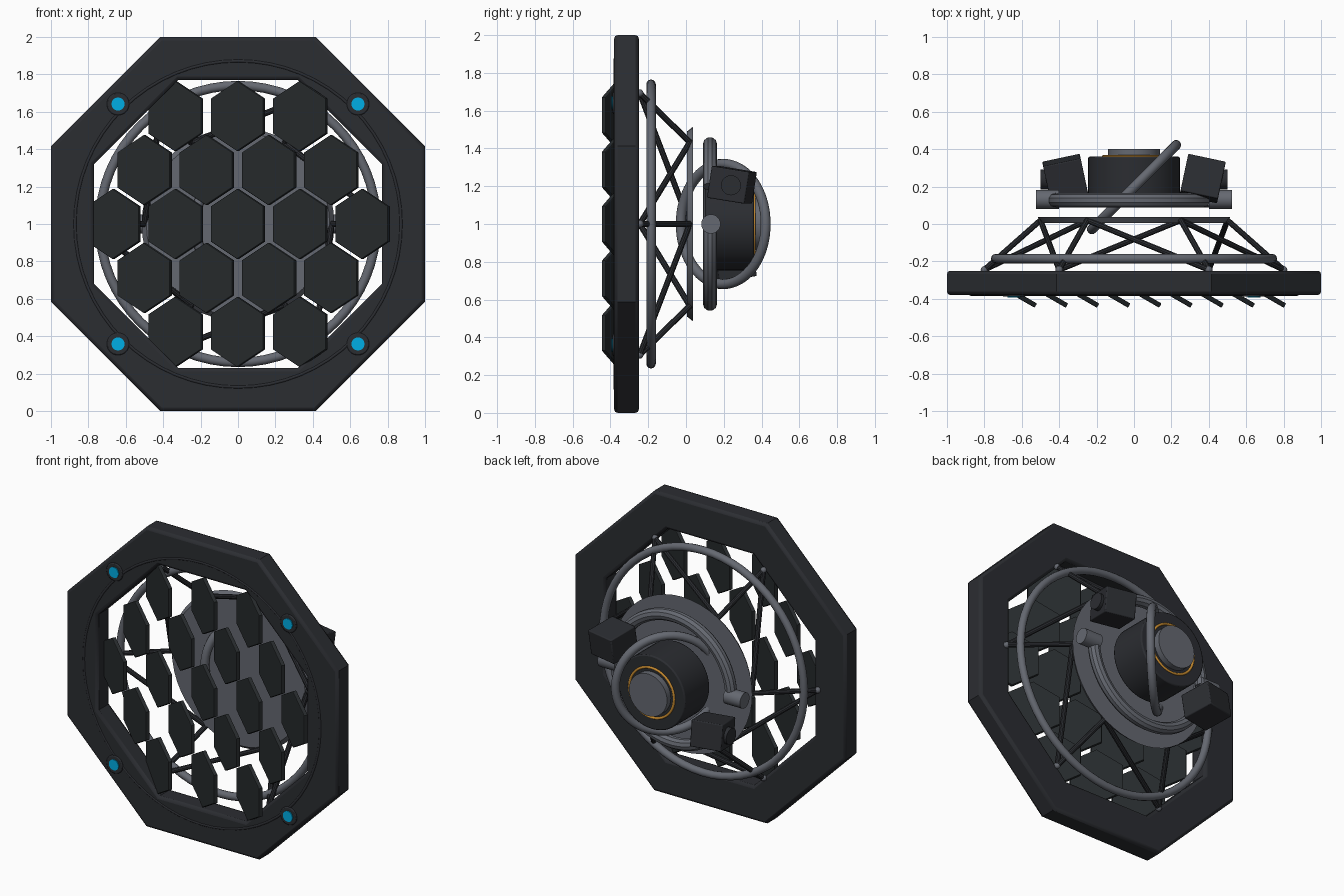
import bpy, bmesh
from math import pi, cos, sin, radians
from mathutils import Vector

if "Cube" in bpy.data.objects:
    bpy.data.objects.remove(bpy.data.objects["Cube"])


def material(name, rgb):
    m = bpy.data.materials.new(name)
    m.diffuse_color = (*rgb, 1)
    m.use_nodes = True
    m.node_tree.nodes["Principled BSDF"].inputs["Base Color"].default_value = m.diffuse_color
    return m


DARK = material("dark_metal", (0.024, 0.026, 0.031))
TILE = material("tile_dark", (0.02, 0.024, 0.026))
STEEL = material("steel", (0.13, 0.14, 0.165))
CYAN = material("cyan_light", (0.0, 0.42, 0.78))
ORANGE = material("orange_glow", (0.6, 0.27, 0.03))


def finish(o, name, mat, smooth=True, bevel=0, limit=60):
    o.name = name
    o.data.materials.append(mat)
    if bevel:
        b = o.modifiers.new("bevel", 'BEVEL')
        b.width, b.segments = bevel, 2
        b.limit_method, b.angle_limit = 'ANGLE', radians(limit)
    if smooth:
        bpy.ops.object.select_all(action='DESELECT')
        o.select_set(True)
        bpy.context.view_layer.objects.active = o
        bpy.ops.object.shade_smooth_by_angle(angle=radians(35))
    return o


def rod(name, a, b, r, mat, r2=None, n=32, bevel=0):
    a, b = Vector(a), Vector(b)
    d = b - a
    bpy.ops.mesh.primitive_cone_add(vertices=n, radius1=r, radius2=r if r2 is None else r2,
                                    depth=d.length, location=(a + b) / 2,
                                    rotation=d.to_track_quat('Z', 'Y').to_euler())
    return finish(bpy.context.object, name, mat, bevel=bevel)


def ring(name, y, R, r, mat, turn=0, n=64):
    bpy.ops.mesh.primitive_torus_add(major_radius=R, minor_radius=r, major_segments=n,
                                     minor_segments=12, location=(0, y, 1),
                                     rotation=(pi / 2, 0, turn))
    return finish(bpy.context.object, name, mat)


def polar(R, deg, y):
    return Vector((R * cos(radians(deg)), y, 1 + R * sin(radians(deg))))


# Octagonal frame
bm = bmesh.new()
loops = []
for ap, y in ((1.0, -0.38), (0.77, -0.38), (0.77, -0.25), (1.0, -0.25)):
    loops.append([bm.verts.new(polar(ap / cos(pi / 8), 22.5 + 45 * k, y)) for k in range(8)])
for j in range(4):
    A, B = loops[j], loops[(j + 1) % 4]
    for k in range(8):
        bm.faces.new((A[k], A[(k + 1) % 8], B[(k + 1) % 8], B[k]))
bmesh.ops.recalc_face_normals(bm, faces=bm.faces)
me = bpy.data.meshes.new("frame")
bm.to_mesh(me)
bm.free()
frame = bpy.data.objects.new("frame", me)
bpy.context.collection.objects.link(frame)
finish(frame, "octagon_frame", DARK, bevel=0.018)
ring("frame_trim_ring", -0.375, 0.872, 0.009, DARK)

# Corner lights
for k in range(4):
    d = 45 + 90 * k
    rod("light_collar", polar(0.907, d, -0.35), polar(0.907, d, -0.388), 0.06, DARK, bevel=0.006)
    rod("corner_light", polar(0.907, d, -0.36), polar(0.907, d, -0.394), 0.035, CYAN)

# Slanted hexagonal tiles in rows of 3, 4, 5, 4, 3
for row in range(-2, 3):
    count = 5 - abs(row)
    for i in range(count):
        x = (i - (count - 1) / 2) * 0.333
        bpy.ops.mesh.primitive_cylinder_add(vertices=6, radius=0.188, depth=0.026,
                                            location=(x, -0.355, 1 + row * 0.2885),
                                            rotation=(pi / 2, 0, radians(-30)))
        finish(bpy.context.object, "hex_tile", TILE, smooth=False, bevel=0.005, limit=70)

# Support ring and twisted strut truss
ring("support_ring", -0.185, 0.74, 0.025, STEEL)
for k in range(6):
    f = polar(0.8, 60 * k, -0.245)
    rod("straight_strut", f, polar(0.5, 60 * k, 0.02), 0.016, DARK, n=10)
    rod("twisted_strut", f, polar(0.5, 60 * k + 60, 0.02), 0.016, DARK, n=10)
    bpy.ops.mesh.primitive_uv_sphere_add(segments=12, ring_count=8, radius=0.02, location=f)
    finish(bpy.context.object, "strut_joint", STEEL)

# Back plate and drum
rod("back_plate", (0, 0.005, 1), (0, 0.037, 1), 0.49, STEEL, r2=0.515, n=48)
rod("drum", (0, 0.10, 1), (0, 0.36, 1), 0.245, DARK, n=48, bevel=0.008)
rod("drum_cap", (0, 0.34, 1), (0, 0.40, 1), 0.14, STEEL, n=40)
ring("glow_ring", 0.36, 0.165, 0.008, ORANGE)

# Tilted ring
ring("tilted_ring", 0.197, 0.318, 0.027, STEEL, turn=radians(45))

# Two half-turn pipes, each with an end fitting and a motor box
for s, start in ((1, 28), (-1, 208)):
    cu = bpy.data.curves.new("pipe", 'CURVE')
    cu.dimensions = '3D'
    cu.bevel_depth, cu.bevel_resolution, cu.use_fill_caps = 0.038, 3, True
    sp = cu.splines.new('POLY')
    sp.points.add(32)
    for i, p in enumerate(sp.points):
        p.co = (*polar(0.422, start + i * (180 - 28) / 32, 0.127), 1)
    tmp = bpy.data.objects.new("pipe", cu)
    bpy.context.collection.objects.link(tmp)
    bpy.context.view_layer.update()
    mesh = bpy.data.meshes.new_from_object(tmp.evaluated_get(bpy.context.evaluated_depsgraph_get()))
    bpy.data.objects.remove(tmp)
    pipe = bpy.data.objects.new("pipe", mesh)
    bpy.context.collection.objects.link(pipe)
    finish(pipe, "curved_pipe", STEEL)
    rod("pipe_fitting", (s * 0.40, 0.132, 1), (s * 0.525, 0.132, 1), 0.051, STEEL, n=24)
    bpy.ops.mesh.primitive_cube_add(size=1, location=(s * 0.367, 0.243, 1 + s * 0.207),
                                    rotation=(radians(-9 * s), 0, radians(-12 * s)))
    box = bpy.context.object
    box.scale = (0.205, 0.205, 0.17)
    bpy.ops.object.transform_apply(location=False, rotation=False, scale=True)
    finish(box, "motor_box", DARK, bevel=0.006)
    rod("motor_shaft", (s * 0.40, 0.238, 1 + s * 0.205), (s * 0.50, 0.238, 1 + s * 0.205),
        0.053, DARK, n=24)
